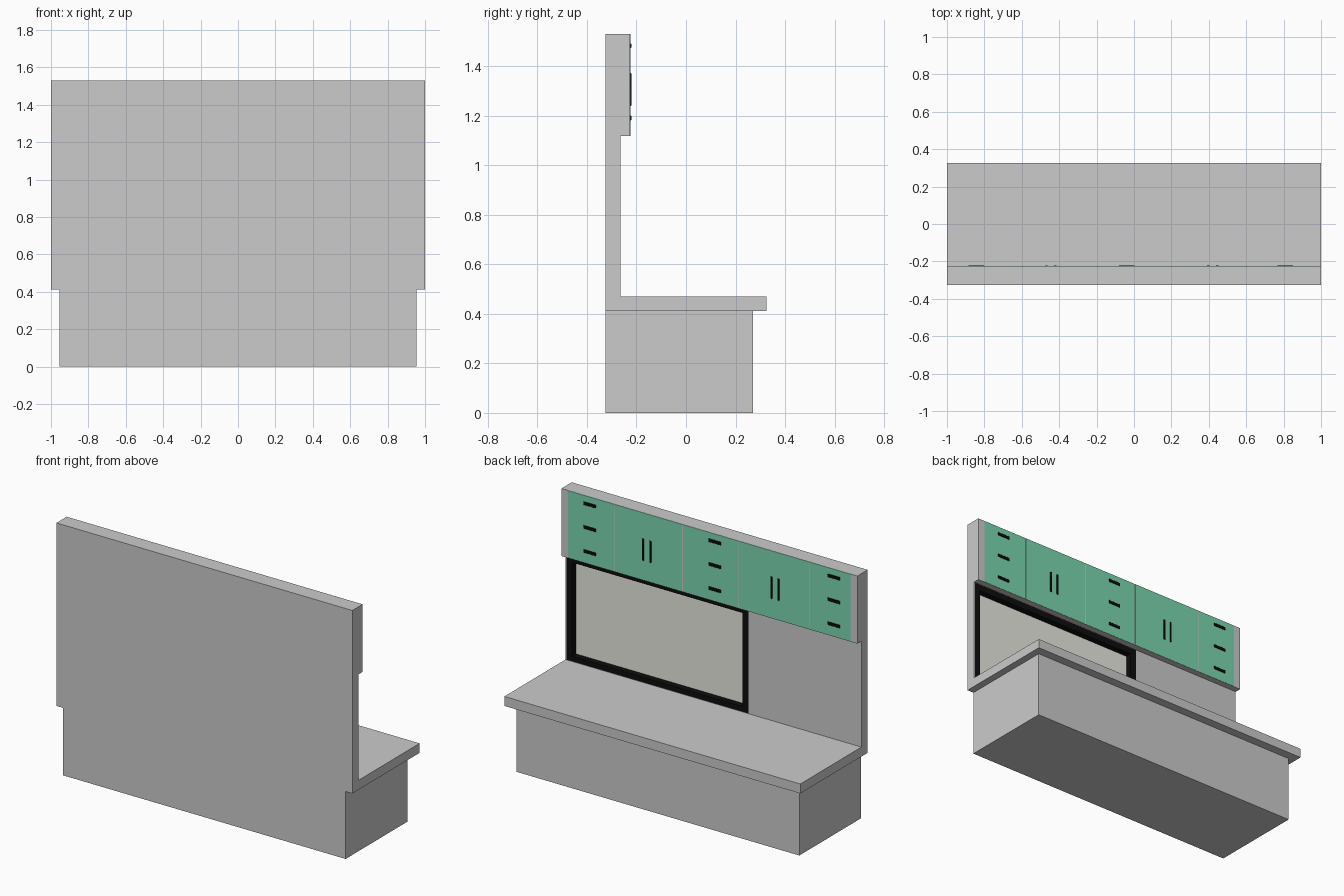
import bpy, bmesh

if "Cube" in bpy.data.objects:
    bpy.data.objects.remove(bpy.data.objects["Cube"])


def material(name, rgb):
    m = bpy.data.materials.new(name)
    m.diffuse_color = (*rgb, 1)
    m.use_nodes = True
    m.node_tree.nodes["Principled BSDF"].inputs["Base Color"].default_value = m.diffuse_color
    return m


GREEN = material("green", (0.20, 0.68, 0.44))
BLACK = material("black", (0.004, 0.004, 0.004))
PALE = material("pale_screen", (0.82, 0.82, 0.75))


def finish(name, bm, mat=None):
    bmesh.ops.recalc_face_normals(bm, faces=bm.faces)
    me = bpy.data.meshes.new(name)
    bm.to_mesh(me)
    bm.free()
    ob = bpy.data.objects.new(name, me)
    bpy.context.collection.objects.link(ob)
    if mat:
        me.materials.append(mat)
    return ob


def box(name, x, y, z, mat=None):
    bm = bmesh.new()
    bmesh.ops.create_cube(bm, size=1)
    for v in bm.verts:
        for i, (lo, hi) in enumerate((x, y, z)):
            v.co[i] = lo if v.co[i] < 0 else hi
    return finish(name, bm, mat)


def extrude(name, points, offset, mat=None):
    bm = bmesh.new()
    face = bm.faces.new([bm.verts.new(p) for p in points])
    r = bmesh.ops.extrude_face_region(bm, geom=[face])
    verts = [v for v in r["geom"] if isinstance(v, bmesh.types.BMVert)]
    bmesh.ops.translate(bm, verts=verts, vec=offset)
    # keep the starting cap so the solid stays closed
    if not face.is_valid:
        bmesh.ops.holes_fill(bm, edges=bm.edges)
    return finish(name, bm, mat)


# Base cabinet
box("base_cabinet", (-0.955, 0.955), (-0.325, 0.27), (0, 0.412))

# Counter, back wall and upper cabinet as one profile
profile = [(-0.325, 0.412), (0.325, 0.412), (0.325, 0.47), (-0.265, 0.47),
           (-0.265, 1.117), (-0.226, 1.117), (-0.226, 1.53), (-0.325, 1.53)]
body = extrude("counter_and_wall", [(-1, y, z) for y, z in profile], (2, 0, 0))

# Recess in the wall for the framed screen
X0, X1, Z0, Z1 = -0.236, 0.994, 0.472, 1.115
cutter = box("recess_cutter", (X0, X1), (-0.306, -0.2651 + 0.02), (Z0, Z1))
cutter.hide_render = True
cutter.hide_viewport = True
cut = body.modifiers.new("recess", "BOOLEAN")
cut.object = cutter
cut.operation = "DIFFERENCE"
cut.solver = "EXACT"

# Black frame lining the recess, flush with the wall
FY = (-0.306, -0.264)
box("frame_bottom", (X0, X1), FY, (Z0, Z0 + 0.03), BLACK)
box("frame_top", (X0, X1), FY, (Z1 - 0.04, Z1), BLACK)
box("frame_side_a", (X0, X0 + 0.04), FY, (Z0 + 0.03, Z1 - 0.04), BLACK)
box("frame_side_b", (X1 - 0.04, X1), FY, (Z0 + 0.03, Z1 - 0.04), BLACK)
box("screen", (X0 + 0.04, X1 - 0.04), (-0.307, -0.303),
    (Z0 + 0.03, Z1 - 0.04), PALE)

# Green fronts separated by narrow gaps
splits = [-0.957, -0.679, -0.196, 0.182, 0.642, 0.957]
for i, (a, b) in enumerate(zip(splits, splits[1:])):
    box(f"cabinet_front_{i}", (a + 0.003, b - 0.003), (-0.227, -0.2245),
        (1.118, 1.529), GREEN)


# Handles
def handle(name, x, z, w, h):
    ob = box(name, (x - w / 2, x + w / 2), (-0.226, -0.221),
             (z - h / 2, z + h / 2), BLACK)
    bev = ob.modifiers.new("bevel", "BEVEL")
    bev.width = 0.002
    bev.segments = 1


for i, x in enumerate((-0.843, -0.038, 0.808)):
    for j, z in enumerate((1.19, 1.337, 1.482)):
        handle(f"drawer_handle_{i}_{j}", x, z, 0.084, 0.02)
for i, x in enumerate((-0.444, 0.422)):
    for s in (-1, 1):
        handle(f"door_handle_{i}_{s}", x + s * 0.024, 1.305, 0.013, 0.134)
